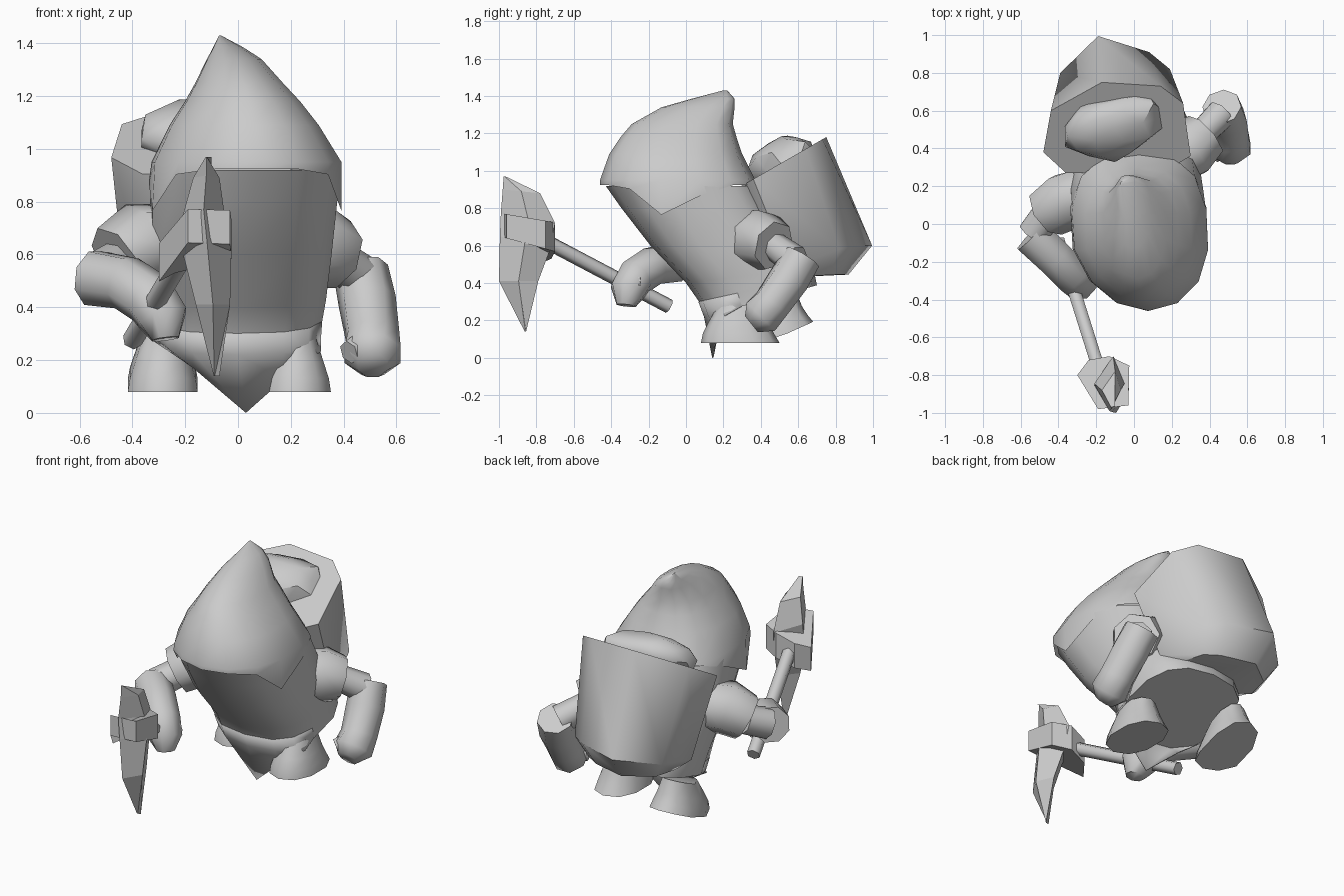
import bpy, bmesh, math
from mathutils import Vector

if "Cube" in bpy.data.objects:
    bpy.data.objects.remove(bpy.data.objects["Cube"])

GREY = bpy.data.materials.new("plain grey")
GREY.diffuse_color = (0.6, 0.6, 0.6, 1)
GREY.use_nodes = True
GREY.node_tree.nodes["Principled BSDF"].inputs["Base Color"].default_value = GREY.diffuse_color


def finish(name, bm, angle=40):
    bmesh.ops.remove_doubles(bm, verts=bm.verts, dist=0.0005)
    bmesh.ops.recalc_face_normals(bm, faces=bm.faces)
    me = bpy.data.meshes.new(name)
    bm.to_mesh(me)
    bm.free()
    me.materials.append(GREY)
    ob = bpy.data.objects.new(name, me)
    bpy.context.collection.objects.link(ob)
    bpy.ops.object.select_all(action='DESELECT')
    ob.select_set(True)
    bpy.context.view_layer.objects.active = ob
    if angle:
        bpy.ops.object.shade_smooth_by_angle(angle=math.radians(angle))
    return ob


def loft(name, rings, angle=40, caps=(True, True), closed=True):
    """Skin a list of equal-length rows of points."""
    bm = bmesh.new()
    rows = [[bm.verts.new(p) for p in r] for r in rings]
    n = len(rows[0])
    for a, b in zip(rows, rows[1:]):
        for i in range(n if closed else n - 1):
            j = (i + 1) % n
            bm.faces.new((a[i], a[j], b[j], b[i]))
    if closed and caps[0]:
        bm.faces.new(rows[0][::-1])
    if closed and caps[1]:
        bm.faces.new(rows[-1])
    return finish(name, bm, angle)


def oval(z, x0, x1, y0, y1, n=14, power=0.8, front=None, skew=0.0, tilt=0.0):
    """Rounded ring; front sets its own taper, skew shifts it, tilt lifts the back."""
    pts = []
    for i in range(n):
        a = 2 * math.pi * i / n - math.pi / 2
        c, s = math.cos(a), math.sin(a)
        k = front if front and s < 0 else power
        px = math.copysign(abs(c) ** k, c)
        py = math.copysign(abs(s) ** k, s)
        y = (y0 + y1) / 2 + py * (y1 - y0) / 2
        pts.append(((x0 + x1) / 2 + px * (x1 - x0) / 2 + skew * max(0, -s),
                    y, z + tilt * (y - y0)))
    return pts


def tube(name, path, n=8, angle=60):
    """Limb through (point, radius) pairs, rings square to the path."""
    pts = [Vector(p) for p, r in path]
    rings = []
    for k, (p, r) in enumerate(path):
        d = (pts[min(k + 1, len(pts) - 1)] - pts[max(k - 1, 0)]).normalized()
        u = d.cross(Vector((0, 0, 1))).normalized()
        v = d.cross(u)
        rings.append([pts[k] + r * (math.cos(t) * u + math.sin(t) * v)
                      for t in (2 * math.pi * (i + 0.5) / n for i in range(n))])
    return loft(name, rings, angle)


# Robe, leaning forward towards the top, with a sloping underside
robe = [oval(*s[:5], front=s[5], skew=s[6], tilt=s[7]) for s in (
    (0.22, -0.32, 0.32, 0.10, 0.70, 0.75, 0.0, 0.28),
    (0.30, -0.33, 0.325, 0.07, 0.69, 0.75, 0.0, 0.22),
    (0.40, -0.335, 0.335, 0.00, 0.66, 0.75, 0.02, 0.12),
    (0.60, -0.34, 0.355, -0.19, 0.57, 0.8, 0.03, 0.0),
    (0.80, -0.34, 0.375, -0.345, 0.45, 0.9, 0.04, 0.0),
    (0.92, -0.335, 0.385, -0.43, 0.38, 1.0, 0.05, 0.0))]
loft("robe", robe, 50, (True, False))

# Beard point hanging below the robe front
hem = [[(x, y - 0.004, z) for x, y, z in r[-3:] + r[:4]] for r in (robe[1], robe[0])]
point = [(x, 0.14 + 0.9 * (x - 0.03) ** 2, min(z, 0.02 + 0.75 * abs(x - 0.03)))
         for x, y, z in hem[1]]
point[3] = (0.03, 0.14, 0.0)
beard = loft("beard_point", hem + [point], 60, closed=False)
beard.modifiers.new("thickness", 'SOLIDIFY').thickness = 0.008

# Hood: brow overhanging in front, off-centre peak
rim = []
for x, y, z in oval(0, -0.345, 0.39, -0.46, 0.385, front=1.0, skew=0.05):
    t = (y + 0.46) / 0.845
    rim.append((x, y, 0.925 - 0.18 * math.exp(-((t - 0.45) / 0.18) ** 2)))
loft("hood", [rim] + [oval(*s, front=1.0, skew=0.05 * (1.43 - s[0]) / 0.48) for s in (
    (0.95, -0.335, 0.39, -0.46, 0.37),
    (1.09, -0.265, 0.305, -0.41, 0.30),
    (1.18, -0.205, 0.235, -0.35, 0.27),
    (1.25, -0.165, 0.17, -0.29, 0.25),
    (1.34, -0.12, 0.09, -0.13, 0.26),
    (1.385, -0.095, 0.02, 0.03, 0.26),
    (1.43, -0.072, -0.065, 0.20, 0.22))], 50, (False, True))


# Backpack: angular basket tilted backwards
def lid(x, y):
    return (x, y, 0.95 + (y - 0.35) * 0.575)


top = [(-0.48, 0.38), (-0.44, 0.60), (-0.17, 0.75), (0.14, 0.73),
       (0.26, 0.64), (0.30, 0.36), (0.15, 0.27), (-0.36, 0.27)]
low = [(-0.43, 0.56, 0.50), (-0.39, 0.80, 0.55), (-0.19, 0.995, 0.60), (0.08, 0.91, 0.60),
       (0.19, 0.82, 0.58), (0.27, 0.55, 0.48), (0.15, 0.45, 0.45), (-0.30, 0.45, 0.45)]
base = [(-0.08 + (x + 0.08) * 0.78, 0.68 + (y - 0.68) * 0.6, 0.43 + (z - 0.45) * 0.1)
        for x, y, z in low]
loft("backpack", [base, low, [lid(*p) for p in top]], 50)

# Lumpy load showing above the backpack
bm = bmesh.new()
bmesh.ops.create_icosphere(bm, subdivisions=2, radius=1)
for v in bm.verts:
    x, y, z = v.co
    k = 1 + 0.12 * math.sin(5 * x + 2 * y) * math.cos(4 * y + z)
    v.co = (-0.10 + 0.27 * k * x, 0.51 + 0.17 * k * y + 0.05 * x,
            1.055 + 0.13 * k * z + 0.05 * y)
finish("load", bm, 40)

# Arms: wide sleeve, elbow, then blunt forearm ending in a fist
tube("left_sleeve", [((0.22, 0.36, 0.63), 0.16), ((0.30, 0.40, 0.63), 0.165),
                     ((0.38, 0.47, 0.60), 0.135)], 7)
tube("left_elbow", [((0.35, 0.47, 0.60), 0.075), ((0.46, 0.58, 0.52), 0.085)])
tube("left_forearm", [((0.465, 0.62, 0.54), 0.105), ((0.49, 0.55, 0.42), 0.11),
                      ((0.51, 0.46, 0.29), 0.105), ((0.51, 0.40, 0.22), 0.115),
                      ((0.51, 0.35, 0.18), 0.06)])
tube("left_thumb", [((0.48, 0.42, 0.26), 0.06), ((0.42, 0.36, 0.23), 0.045)], 6)
tube("right_sleeve", [((-0.28, 0.15, 0.64), 0.155), ((-0.37, 0.12, 0.64), 0.16),
                      ((-0.46, 0.06, 0.58), 0.14)], 7)
tube("right_elbow", [((-0.45, 0.07, 0.57), 0.085), ((-0.53, -0.05, 0.52), 0.09)])
tube("right_forearm", [((-0.545, -0.06, 0.51), 0.11), ((-0.42, -0.18, 0.49), 0.105),
                       ((-0.33, -0.27, 0.43), 0.105),
                       ((-0.285, -0.31, 0.36), 0.10), ((-0.275, -0.32, 0.28), 0.055)])
tube("right_thumb", [((-0.29, -0.27, 0.38), 0.06), ((-0.22, -0.28, 0.41), 0.04)], 6)

# Pickaxe: handle, collar and two-pointed head
tube("pickaxe_handle", [((-0.40, -0.09, 0.275), 0.039), ((-0.17, -0.82, 0.66), 0.039)], 6, 65)
ring = [(-0.19, -0.98), (-0.03, -0.96), (-0.025, -0.75), (-0.13, -0.70),
        (-0.24, -0.72), (-0.30, -0.80)]


def collar(z, lean):
    return [(x, y, z - lean * (y + 1.0) - 0.9 * max(0, -0.19 - x)) for x, y in ring]


loft("pickaxe_collar", [collar(0.65, 0.27), collar(0.775, 0.17)], 0)


def diamond(x0, x1, y0, y1, z, slope=0.0):
    xm, ym = (x0 + x1) / 2, (y0 + y1) / 2
    return [(xm, y0, z), (x1, ym, z - slope / 2), (xm + 0.02, y1, z - slope),
            (x0, ym, z - slope / 2)]


loft("pickaxe_head", [
    diamond(-0.092, -0.088, -0.862, -0.855, 0.14),
    diamond(-0.16, -0.03, -1.0, -0.79, 0.41),
    diamond(-0.21, -0.025, -0.995, -0.73, 0.65, 0.08),
    diamond(-0.21, -0.05, -0.99, -0.70, 0.77, 0.05),
    diamond(-0.17, -0.07, -0.98, -0.78, 0.90, 0.02),
    diamond(-0.122, -0.118, -0.975, -0.965, 0.97)], 0)


# Feet: flat-soled domes, one planted and one with the heel lifted
def foot(name, x, y, lift):
    rings = []
    for z, w, f, b in ((0, 0.138, 0.22, 0.20), (0.05, 0.13, 0.21, 0.17),
                       (0.11, 0.11, 0.18, 0.14), (0.20, 0.08, 0.13, 0.11)):
        rings.append([(px, py, 0.08 + z + lift * max(0, py - y + 0.05))
                      for px, py, _ in oval(0, x - w, x + w, y - f, y + b, 10, 0.9)])
    loft(name, rings, 55)


foot("left_foot", 0.22, 0.30, 0.0)
foot("right_foot", -0.285, 0.48, 0.45)
